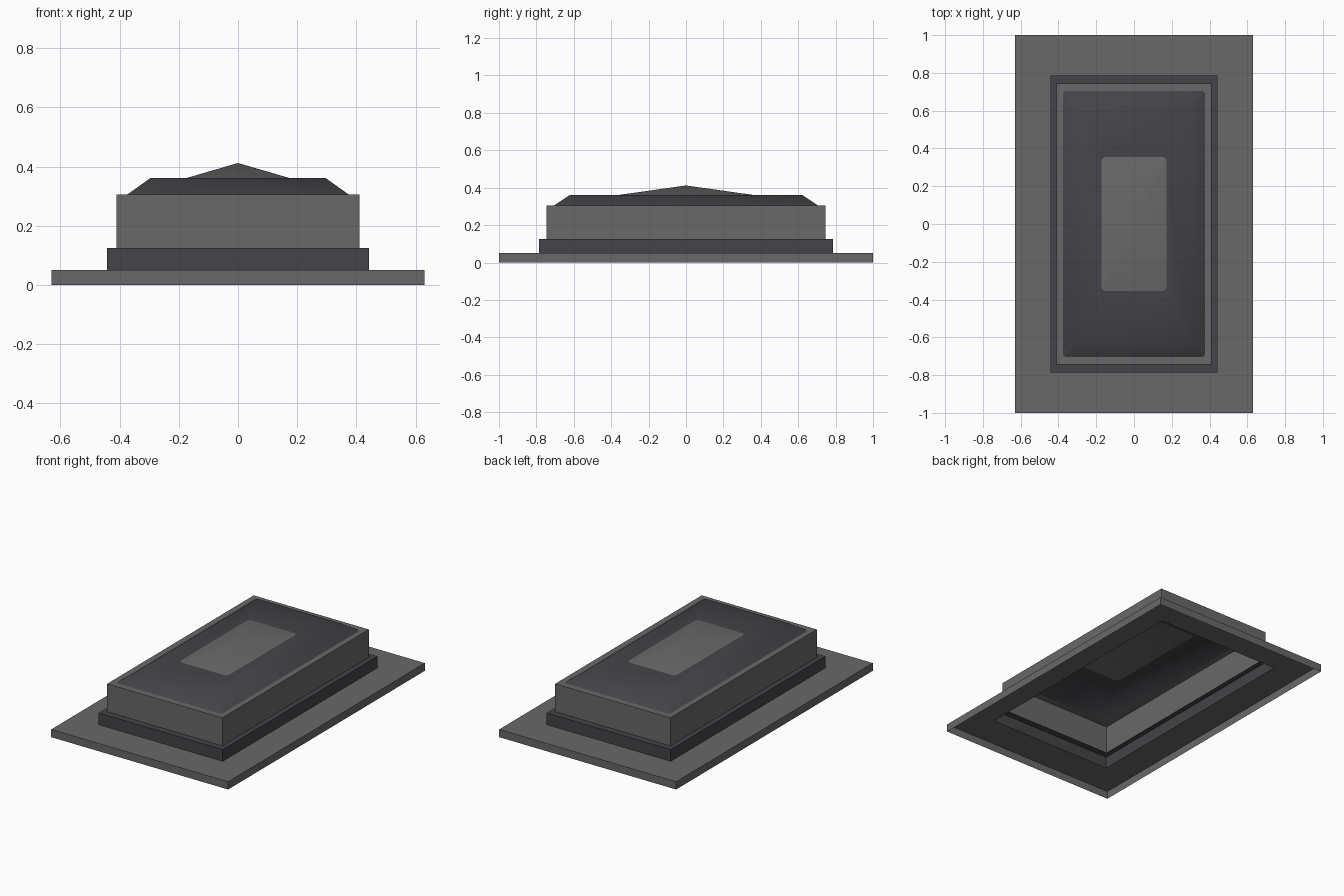
import bpy, bmesh

if "Cube" in bpy.data.objects:
    bpy.data.objects.remove(bpy.data.objects["Cube"])


def material(name, rgb):
    m = bpy.data.materials.new(name)
    m.diffuse_color = (*rgb, 1)
    m.use_nodes = True
    m.node_tree.nodes["Principled BSDF"].inputs["Base Color"].default_value = m.diffuse_color
    return m


grey = material("mid grey", (0.14, 0.14, 0.14))
slate = material("dark slate", (0.058, 0.056, 0.065))


def outline(hx, hy, z, c=0.0):
    """Rectangle outline with corners cut by c, counter-clockwise."""
    return [(hx, c - hy, z), (hx, hy - c, z), (hx - c, hy, z), (c - hx, hy, z),
            (-hx, hy - c, z), (-hx, c - hy, z), (c - hx, -hy, z), (hx - c, -hy, z)]


def shell(name, mat, rings, apex=None, smooth=False):
    """Open sheet lofted through rings, from the bottom outside to the top inside."""
    bm = bmesh.new()
    loops = [[bm.verts.new(p) for p in outline(*r)] for r in rings]
    for a, b in zip(loops, loops[1:]):
        for i in range(8):
            j = (i + 1) % 8
            bm.faces.new((a[i], a[j], b[j], b[i]))
    if apex is not None:
        tip = bm.verts.new((0, 0, apex))
        top = loops[-1]
        for i in range(8):
            bm.faces.new((top[i], top[(i + 1) % 8], tip))
    bmesh.ops.remove_doubles(bm, verts=bm.verts, dist=0.0005)
    for f in bm.faces:
        f.smooth = smooth
    mesh = bpy.data.meshes.new(name)
    bm.to_mesh(mesh)
    bm.free()
    mesh.materials.append(mat)
    bpy.context.collection.objects.link(bpy.data.objects.new(name, mesh))


# Wide flange, hollow underneath
shell("base_flange", grey, [(0.63, 1.0, 0), (0.63, 1.0, 0.05), (0.442, 0.787, 0.05)])

# Dark plinth step
shell("plinth", slate, [(0.442, 0.787, 0.05), (0.442, 0.787, 0.125), (0.41, 0.745, 0.125)])

# Main wall with its narrow top ledge
shell("wall", grey, [(0.41, 0.745, 0.125), (0.41, 0.745, 0.305), (0.375, 0.705, 0.305, 0.012)])

# Sloped border and flat dark top
shell("roof", slate, [(0.375, 0.705, 0.305, 0.012), (0.295, 0.62, 0.362),
                      (0.172, 0.355, 0.362, 0.015)], smooth=True)

# Shallow raised centre panel
shell("centre_panel", grey, [(0.172, 0.355, 0.362, 0.015)], apex=0.412, smooth=True)
